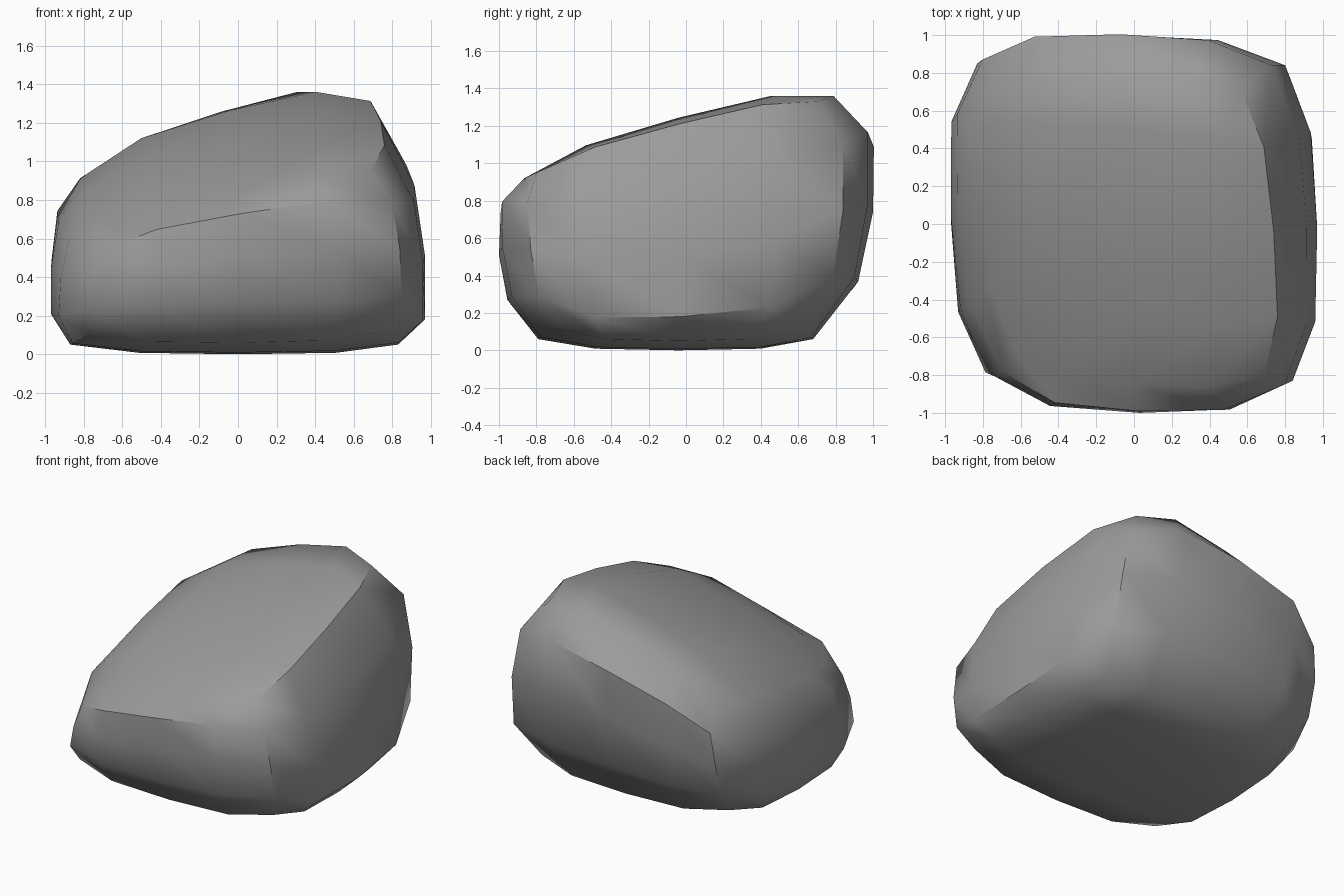
import bpy
import bmesh
from mathutils import Vector
from math import radians

default_cube = bpy.data.objects.get("Cube")
if default_cube:
    bpy.data.objects.remove(default_cube, do_unlink=True)

# Plain grey stone
stone = bpy.data.materials.new("stone_grey")
stone.use_nodes = True
stone.diffuse_color = (0.33, 0.33, 0.33, 1)
stone.node_tree.nodes["Principled BSDF"].inputs["Base Color"].default_value = stone.diffuse_color

# Boulder cage: rows of left-to-right points (low x, middle, high x),
# listed front to back within each level
LEVELS = {
    "bottom": [
        [(-.77, -.70, .12), (0, -.79, .07), (.77, -.70, .13)],
        [(-.87, -.04, .06), (0, -.04, .01), (.83, -.04, .06)],
        [(-.77, .61, .13), (0, .68, .07), (.72, .61, .13)],
    ],
    "middle": [
        [(-.75, -.80, .40), (.03, -1, .52), (.84, -.83, .55)],
        [(-.97, .05, .45), None, (.97, -.02, .52)],
        [(-.83, .85, .55), (-.05, 1, .75), (.80, .84, .76)],
    ],
    "top": [
        [(-.62, -.70, .64), (0, -.85, .84), (.69, -.80, .96)],
        [(-.81, .10, .84), (-.02, 0, 1.16), (.74, -.04, 1.22)],
        [(-.72, .76, .94), (-.08, .82, 1.27), (.57, .70, 1.34)],
    ],
}
CAGE = list(LEVELS.values())


def blend(u):
    """Weights of the low, middle and high cage points for u in -1..1."""
    bulge = 1 if abs(u) < .1 else .85 if abs(u) < .9 else 0
    lean = .5 * u if bulge == 0 or bulge == 1 else .6 * u
    return (.5 - lean - bulge / 2, bulge, .5 + lean - bulge / 2)


def rounded(point):
    """Move a point of the plain box onto the bulging stone."""
    wx, wy, wz = (blend(c) for c in point)
    total = Vector()
    for level, a in zip(CAGE, wz):
        for row, b in zip(level, wy):
            for corner, c in zip(row, wx):
                if corner:
                    total += Vector(corner) * (a * b * c)
    return total


# Subdivided box, bulged on every side
bm = bmesh.new()
bmesh.ops.create_cube(bm, size=2)
bmesh.ops.subdivide_edges(bm, edges=bm.edges[:], cuts=3, use_grid_fill=True)
for v in bm.verts:
    v.co = rounded(v.co)

# Stand it on the ground
floor = min(v.co.z for v in bm.verts)
bmesh.ops.translate(bm, verts=bm.verts[:], vec=(0, 0, -floor))
bmesh.ops.recalc_face_normals(bm, faces=bm.faces[:])

mesh = bpy.data.meshes.new("boulder")
bm.to_mesh(mesh)
bm.free()
mesh.materials.append(stone)
boulder = bpy.data.objects.new("boulder", mesh)
bpy.context.collection.objects.link(boulder)

# Soft faces, crisp ridges
bpy.ops.object.select_all(action="DESELECT")
boulder.select_set(True)
bpy.context.view_layer.objects.active = boulder
bpy.ops.object.shade_smooth_by_angle(angle=radians(42))
